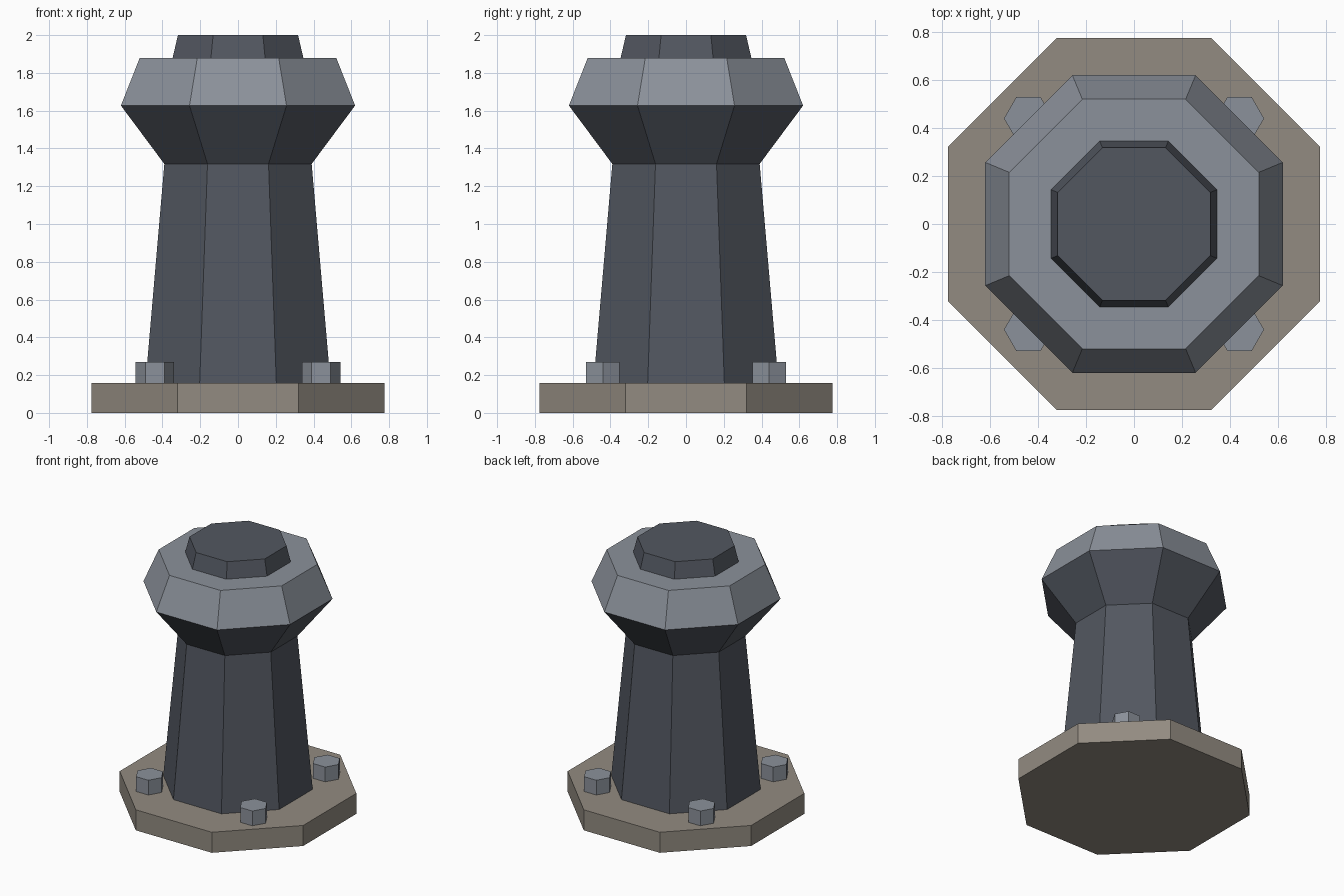
import bpy
import bmesh
from math import cos, sin, pi

cube = bpy.data.objects.get("Cube")
if cube:
    bpy.data.objects.remove(cube, do_unlink=True)


def material(name, rgb):
    m = bpy.data.materials.new(name)
    m.use_nodes = True
    colour = (*rgb, 1.0)
    m.diffuse_color = colour
    m.node_tree.nodes["Principled BSDF"].inputs["Base Color"].default_value = colour
    return m


STONE = material("warm stone", (0.29, 0.26, 0.22))
IRON = material("dark iron", (0.085, 0.095, 0.117))
STEEL = material("light steel", (0.26, 0.285, 0.325))


def lathe(name, profile, sides, turn, mats, location=(0, 0, 0), light_band=None):
    """Closed flat-sided solid from (corner radius, height) rings."""
    bm = bmesh.new()
    rings = [[bm.verts.new((r * cos(turn + 2 * pi * i / sides),
                            r * sin(turn + 2 * pi * i / sides), z))
              for i in range(sides)] for r, z in profile]
    bm.faces.new(rings[0][::-1])
    bm.faces.new(rings[-1])
    for low, high in zip(rings, rings[1:]):
        for i in range(sides):
            j = (i + 1) % sides
            bm.faces.new((low[i], low[j], high[j], high[i]))
    # Faces above the given height take the second material
    if light_band is not None:
        for f in bm.faces:
            f.material_index = int(f.calc_center_median().z > light_band)
    mesh = bpy.data.meshes.new(name)
    bm.to_mesh(mesh)
    bm.free()
    for m in mats:
        mesh.materials.append(m)
    ob = bpy.data.objects.new(name, mesh)
    ob.location = location
    bpy.context.collection.objects.link(ob)
    return ob


def octagon(name, profile, mats, **kw):
    """Octagonal solid with flats on the axes; radii are given to the flats."""
    corners = [(a / cos(pi / 8), z) for a, z in profile]
    return lathe(name, corners, 8, pi / 8, mats, **kw)


# Foot plate
octagon("base_plate", [(0.776, 0), (0.776, 0.157)], [STONE])

# Tapered post flaring into the light-topped head
octagon("post_and_head",
        [(0.49, 0.157), (0.39, 1.318), (0.62, 1.627), (0.52, 1.88)],
        [IRON, STEEL], light_band=1.65)

# Top cap
octagon("top_cap", [(0.346, 1.88), (0.318, 2.0)], [IRON])

# Hexagonal bolts at the four diagonals
for side, x in (("left", 0.44), ("right", -0.44)):
    for end, y in (("front", -0.44), ("back", 0.44)):
        lathe(f"bolt_{end}_{side}", [(0.102, 0.157), (0.102, 0.27)], 6, 0,
              [STEEL], location=(x, y, 0))
